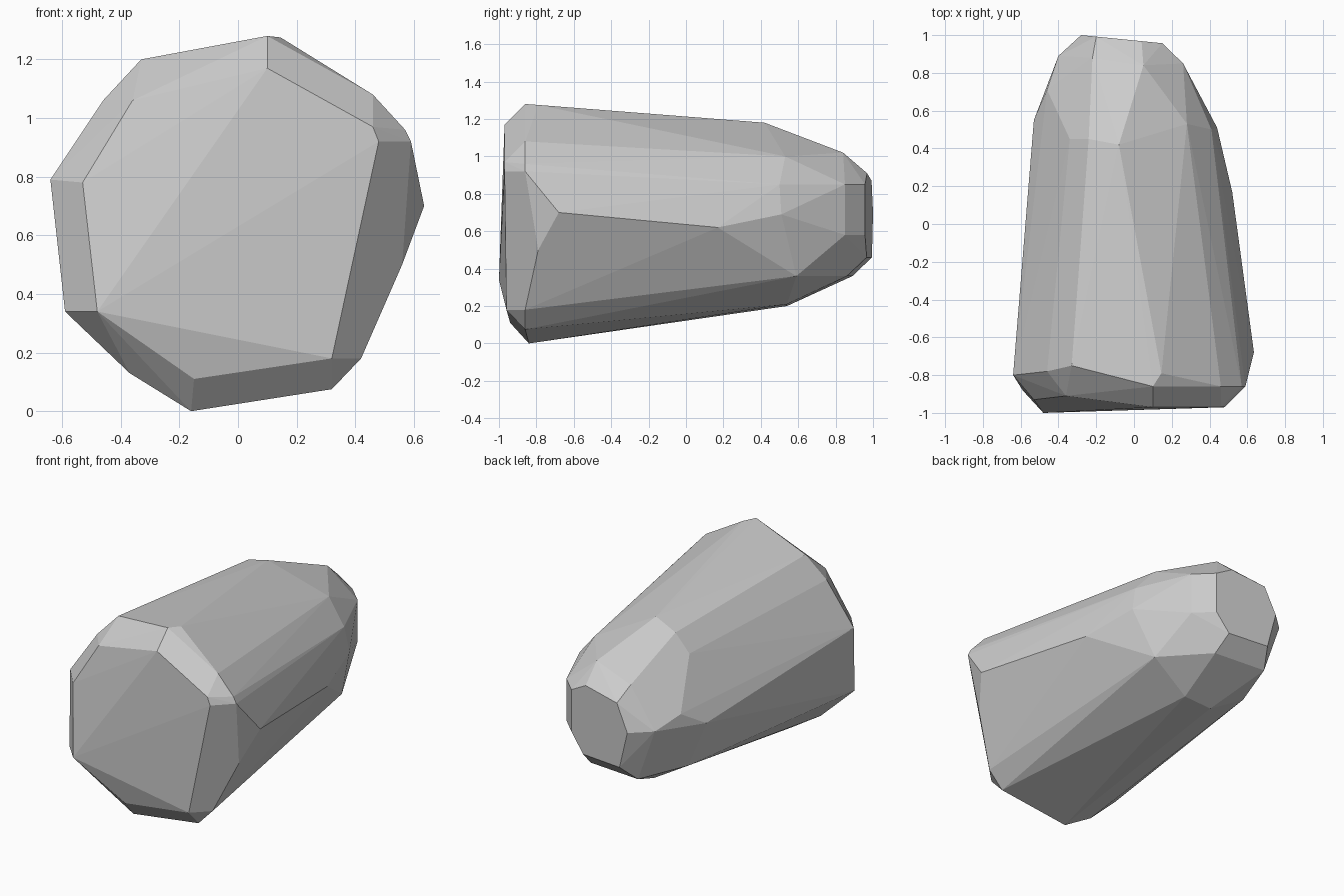
import bpy, bmesh

# Front facet: inner rim of the blunt end
front_rim = [(.10, -.97, 1.17), (.46, -.97, .97), (.48, -.97, .92), (.32, -.96, .18),
             (-.15, -.94, .11), (-.48, -1, .34), (-.53, -.93, .78), (-.36, -.91, 1.06)]

# Widest outline, just behind the front facet
girth = [(.10, -.86, 1.28), (.145, -.79, 1.275), (.46, -.86, 1.08), (.57, -.86, .96),
         (.59, -.86, .92), (.635, -.68, .70), (.56, -.79, .50), (.42, -.86, .18),
         (.32, -.86, .075), (-.16, -.84, 0), (-.37, -.85, .13), (-.59, -.88, .34),
         (-.64, -.80, .79), (-.46, -.78, 1.06), (-.33, -.75, 1.20)]

# Shoulder where the body starts to narrow
shoulder = [(-.08, .42, 1.18), (-.24, .45, 1.13), (.28, .53, 1.0), (.41, .50, .85),
            (.52, .17, .62), (.44, .51, .69), (.33, .59, .36), (.05, .54, .21),
            (-.15, .54, .20), (-.40, .55, .35), (-.53, .55, .66), (-.46, .71, .76),
            (-.34, .45, 1.02)]

# Rounded tail and its slanted end facet (x, z pairs)
tail = [(.26, .85, .85), (.26, .85, .58), (.05, .84, 1.02), (-.22, .88, .95),
        (-.40, .89, .70), (-.28, .89, .36), (.08, .86, .36)]
tail_facet = [(.15, .85), (.04, .91), (-.20, .87), (-.28, .70), (-.22, .46),
              (.06, .46), (.15, .58)]
end = [(x, .972 - .1 * x, z) for x, z in tail_facet]

# Wrap the sections in one faceted hull
bm = bmesh.new()
for co in front_rim + girth + shoulder + tail + end:
    bm.verts.new(co)
hull = bmesh.ops.convex_hull(bm, input=bm.verts[:])
loose = [v for v in bm.verts if not v.link_faces]
bmesh.ops.delete(bm, geom=loose, context='VERTS')
bmesh.ops.dissolve_limit(bm, angle_limit=.03, verts=bm.verts[:], edges=bm.edges[:])
bmesh.ops.recalc_face_normals(bm, faces=bm.faces[:])

mesh = bpy.data.meshes.new("rock")
bm.to_mesh(mesh)
bm.free()
rock = bpy.data.objects.new("rock", mesh)
bpy.context.collection.objects.link(rock)
